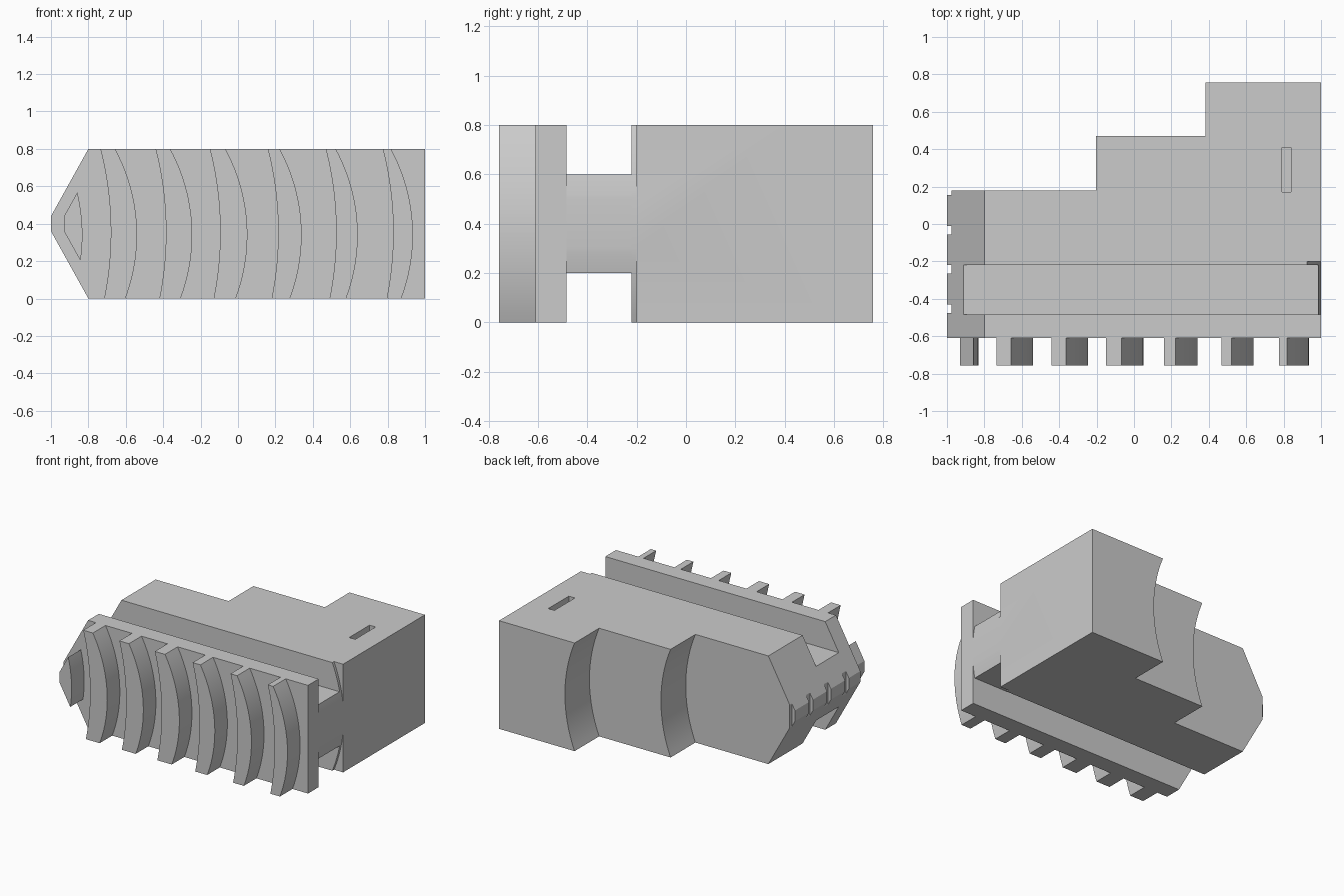
import bpy, bmesh

cube = bpy.data.objects.get("Cube")
if cube:
    bpy.data.objects.remove(cube, do_unlink=True)

HEIGHT = 0.8
grey = bpy.data.materials.new("plain_grey")
grey.use_nodes = True
grey.diffuse_color = (0.6, 0.6, 0.6, 1)
grey.node_tree.nodes["Principled BSDF"].inputs["Base Color"].default_value = (0.6, 0.6, 0.6, 1)


# Edge functions: each gives x for a height z
def flat(x):
    return lambda z: x


def arc(apex, radius=1.05, centre=0.4, limit=1.0):
    def edge(z):
        sag = radius - (radius ** 2 - (z - centre) ** 2) ** 0.5
        return min(limit, apex - sag)
    return edge


def nose(shift=0.0):
    return lambda z: shift + max(-1, -0.8 - min(z, HEIGHT - z) * 0.2 / 0.36)


def tidy(bm):
    bmesh.ops.dissolve_limit(bm, angle_limit=0.004, verts=bm.verts[:], edges=bm.edges[:])
    bmesh.ops.recalc_face_normals(bm, faces=bm.faces[:])


# Solid between a left and a right edge, extruded along y
def band(name, left, right, y0, y1, lo=0.0, hi=HEIGHT, steps=24):
    zs = {round(lo + (hi - lo) * i / steps, 5) for i in range(steps + 1)}
    zs = sorted(zs | {z for z in (0.36, 0.44) if lo < z < hi})
    outline = [(right(z), z) for z in zs] + [(left(z), z) for z in reversed(zs)]
    bm = bmesh.new()
    face = bm.faces.new([bm.verts.new((x, y0, z)) for x, z in outline])
    out = bmesh.ops.extrude_face_region(bm, geom=[face])
    moved = [g for g in out["geom"] if isinstance(g, bmesh.types.BMVert)]
    bmesh.ops.translate(bm, vec=(0, y1 - y0, 0), verts=moved)
    tidy(bm)
    mesh = bpy.data.meshes.new(name)
    bm.to_mesh(mesh)
    bm.free()
    mesh.materials.append(grey)
    obj = bpy.data.objects.new(name, mesh)
    bpy.context.collection.objects.link(obj)
    return obj


def activate(obj):
    bpy.ops.object.select_all(action="DESELECT")
    obj.select_set(True)
    bpy.context.view_layer.objects.active = obj


# Boolean that applies itself and removes the helper
def combine(obj, helper, operation):
    mod = obj.modifiers.new("combine", "BOOLEAN")
    mod.operation = operation
    mod.solver = "EXACT"
    mod.object = helper
    activate(obj)
    bpy.ops.object.modifier_apply(modifier=mod.name)
    bpy.data.objects.remove(helper, do_unlink=True)


# Stepped main body with hollowed step walls
body = band("main_body", nose(), flat(1), -0.2, 0.18)
combine(body, band("middle_step", arc(-0.124), flat(1), 0.1, 0.47), "UNION")
combine(body, band("rear_step", arc(0.461), flat(1), 0.4, 0.757), "UNION")
combine(body, band("face_layer", nose(), arc(1.005), -0.22, -0.1), "UNION")
combine(body, band("top_slot", flat(0.79), flat(0.84), 0.17, 0.41, 0.72, 0.9), "DIFFERENCE")

# Neck joining the body to the front plate
neck = band("neck", nose(), arc(1.005), -0.485, -0.22, 0.2, 0.6)

# Small notches along the nose edge
for target, starts in ((body, (0.155, -0.055)), (neck, (-0.265, -0.475))):
    for y in starts:
        cutter = band("notch", flat(-1.1), flat(-0.975), y, y + 0.045, 0.25, 0.55)
        combine(target, cutter, "DIFFERENCE")

plate = band("front_plate", nose(), flat(1), -0.61, -0.485)
parts = [body, neck, plate]

# Curved ribs on the front plate
edges = [(-0.68, -0.54), (-0.385, -0.245), (-0.095, 0.05),
         (0.215, 0.34), (0.525, 0.64), (0.83, 0.935)]
for i, (a, b) in enumerate(edges):
    parts.append(band(f"front_rib_{i + 1}", arc(a, 1.8, 0.355),
                      arc(b, 0.96, 0.34), -0.757, -0.61))
parts.append(band("nose_rib", nose(0.07), arc(-0.832, 0.96, 0.34),
                  -0.757, -0.61, 0.205, 0.567))

# Clean surfaces and smooth the arcs
for obj in parts:
    bm = bmesh.new()
    bm.from_mesh(obj.data)
    bmesh.ops.remove_doubles(bm, verts=bm.verts[:], dist=0.0001)
    tidy(bm)
    bm.to_mesh(obj.data)
    bm.free()
    activate(obj)
    bpy.ops.object.shade_smooth_by_angle(angle=0.2)
